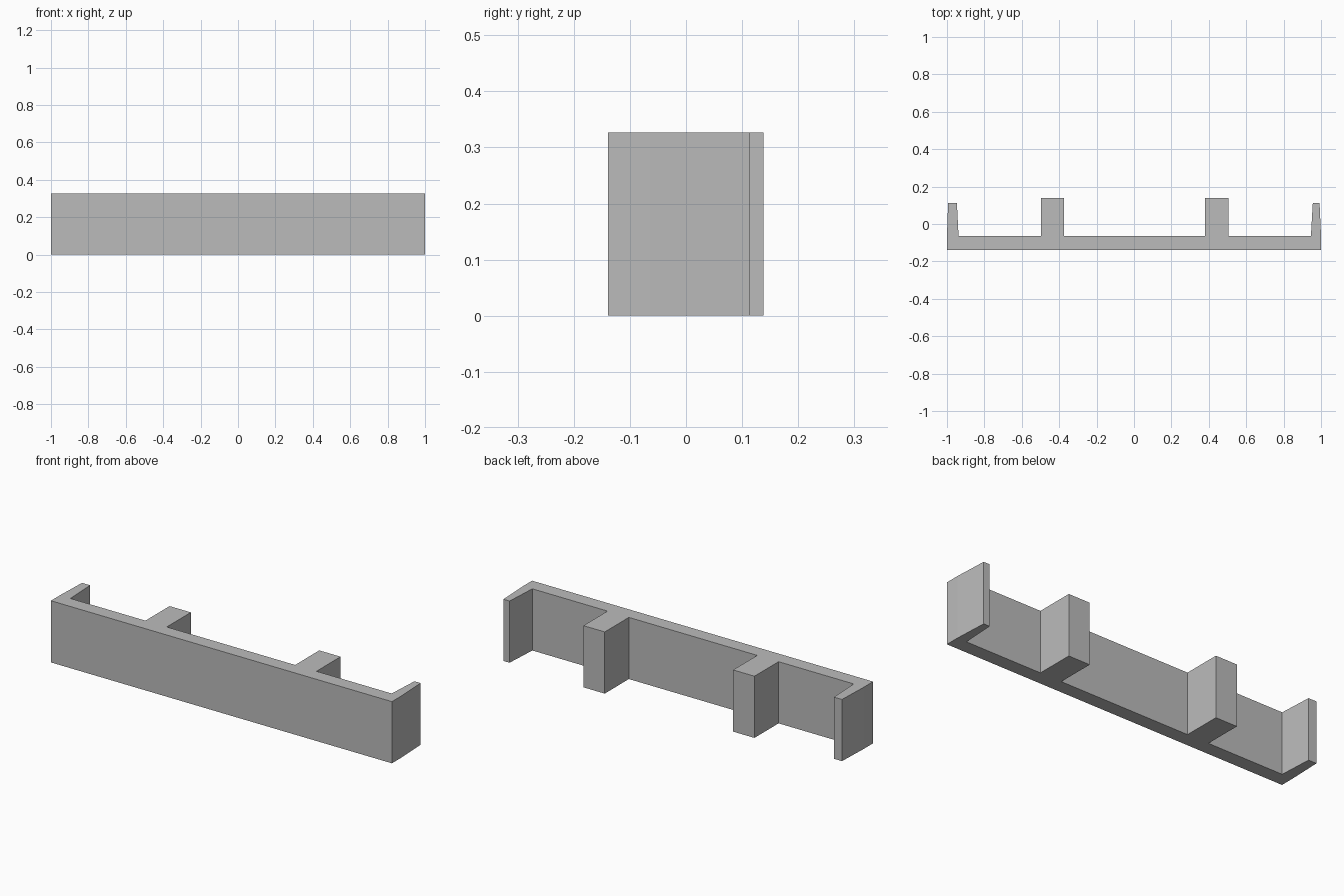
import bpy
import bmesh

cube = bpy.data.objects.get("Cube")
if cube:
    bpy.data.objects.remove(cube, do_unlink=True)

HEIGHT = 0.327
FRONT, WALL, LIP, RIB = -0.139, -0.064, 0.113, 0.138

grey = bpy.data.materials.new("plain_grey")
grey.use_nodes = True
colour = (0.5, 0.5, 0.5, 1)
grey.diffuse_color = colour
grey.node_tree.nodes["Principled BSDF"].inputs["Base Color"].default_value = colour


def rib(x0, x1):
    """Square-sided rib standing out from the back of the wall."""
    return [(x1, WALL), (x1, RIB), (x0, RIB), (x0, WALL)]


def extrude_profile(name, outline, height):
    """Raise a flat plan outline into a solid."""
    bm = bmesh.new()
    base = bm.faces.new([bm.verts.new((x, y, 0)) for x, y in outline])
    top = bmesh.ops.extrude_face_region(bm, geom=[base])["geom"]
    bmesh.ops.translate(bm, vec=(0, 0, height),
                        verts=[v for v in top if isinstance(v, bmesh.types.BMVert)])
    bmesh.ops.recalc_face_normals(bm, faces=bm.faces[:])
    mesh = bpy.data.meshes.new(name)
    bm.to_mesh(mesh)
    bm.free()
    mesh.materials.append(grey)
    obj = bpy.data.objects.new(name, mesh)
    bpy.context.collection.objects.link(obj)
    return obj


# Tapered end lips, listed counter-clockwise in plan
left_lip = [(1, FRONT), (1, WALL), (0.992, LIP), (0.956, LIP), (0.946, WALL)]
right_lip = [(-0.938, WALL), (-0.947, LIP), (-0.994, LIP), (-1, WALL), (-1, FRONT)]

# Long wall with two ribs and an end lip on each side
extrude_profile("ribbed_wall_panel",
                left_lip + rib(0.38, 0.505) + rib(-0.498, -0.373) + right_lip,
                HEIGHT)
